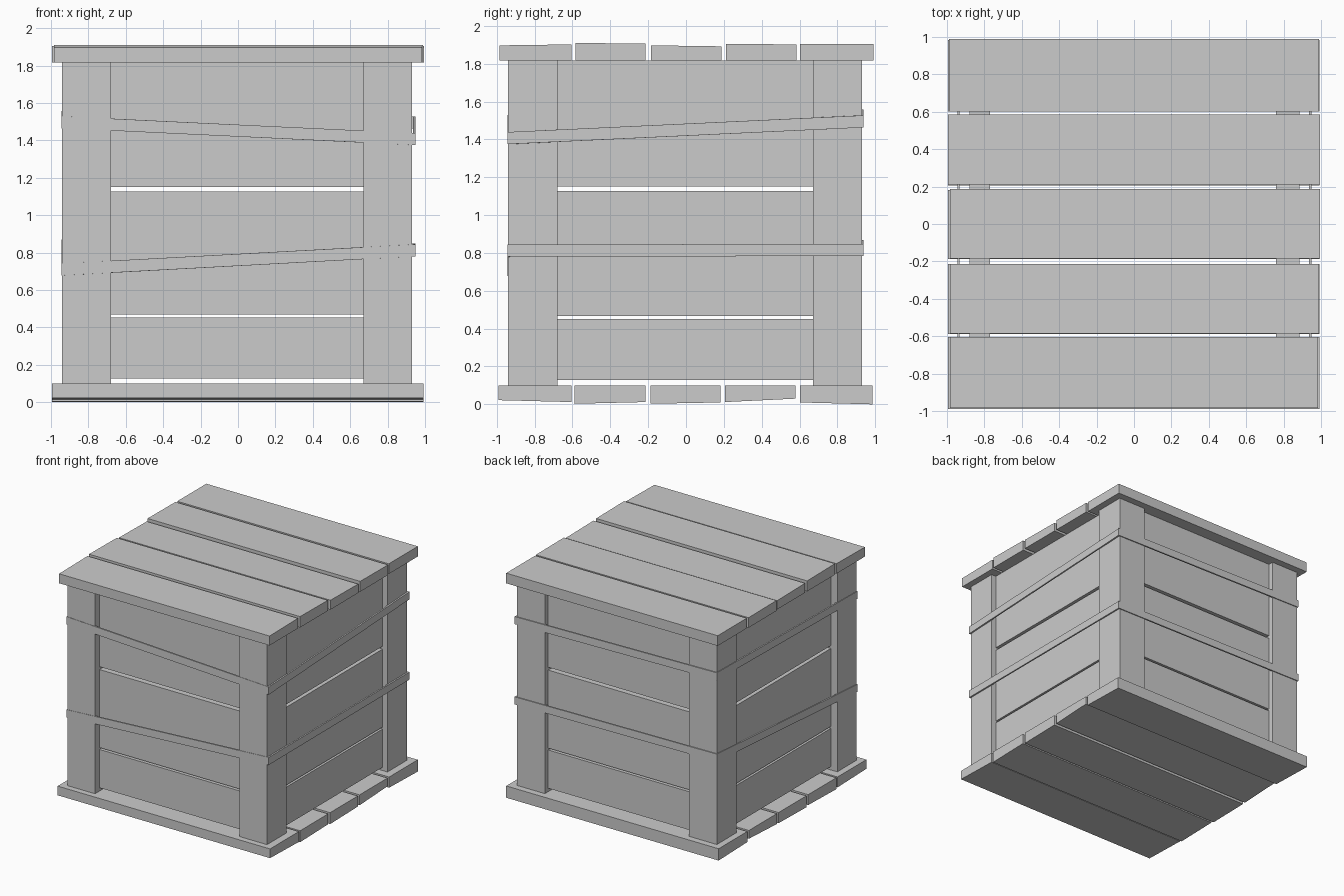
import bpy, bmesh

if "Cube" in bpy.data.objects:
    bpy.data.objects.remove(bpy.data.objects["Cube"])


def prism(name, x0, x1, profile):
    """Extrude a (y, z) outline along x."""
    bm = bmesh.new()
    face = bm.faces.new([bm.verts.new((x0, y, z)) for y, z in profile])
    ext = bmesh.ops.extrude_face_region(bm, geom=[face])["geom"]
    bmesh.ops.translate(bm, vec=(x1 - x0, 0, 0),
                        verts=[v for v in ext if isinstance(v, bmesh.types.BMVert)])
    return finish(name, bm)


def finish(name, bm):
    bmesh.ops.recalc_face_normals(bm, faces=bm.faces)
    mesh = bpy.data.meshes.new(name)
    bm.to_mesh(mesh)
    bm.free()
    ob = bpy.data.objects.new(name, mesh)
    bpy.context.collection.objects.link(ob)
    return ob


def box(name, x0, x1, y0, y1, z0, z1):
    return prism(name, x0, x1, [(y0, z0), (y1, z0), (y1, z1), (y0, z1)])


# Lid planks: x0, x1, y0, y1, and outer heights at the two long edges
lid = [(-.985, .985, -.985, -.605, 1.897, 1.902),
       (-.985, .99, -.585, -.213, 1.91, 1.906),
       (-.985, .995, -.185, .187, 1.897, 1.892),
       (-.995, .995, .212, .585, 1.905, 1.902),
       (-.99, .99, .602, .99, 1.903, 1.903)]
for x0, x1, y0, y1, a, b in lid:
    prism("lid_plank", x0, x1, [(y0, 1.817), (y1, 1.817), (y1, b), (y0, a)])

# Floor planks, with slightly uneven undersides
floor = [(-.99, -.605, .022, .012), (-.588, -.213, .003, .012), (-.187, .183, .003, .010),
         (.207, .58, .012, .03), (.602, .985, .01, 0)]
for y0, y1, a, b in floor:
    prism("floor_plank", -.995, .993, [(y0, a), (y1, b), (y1, .1), (y0, .1)])

# Corner posts
spans = [(-.94, -.68), (.67, .93)]
for x0, x1 in spans:
    for y0, y1 in spans:
        box("corner_post", x0, x1, y0, y1, .1, 1.817)

# Wall boards between the posts on all four sides
for z0, z1 in [(.128, .452), (.468, 1.128), (1.152, 1.817)]:
    for a, b in [(-.88, -.77), (.76, .885)]:
        box("wall_board", -.77, .76, a, b, z0, z1)
        box("side_wall_board", a, b, -.77, .76, z0, z1)

# Slanting straps wrapped around the posts
corners = [(-.945, -.943), (.948, -.943), (.948, .938), (-.945, .938)]


def strap(name, heights, half=.032, t=.013):
    bm = bmesh.new()
    loops = []
    for (x, y), z in zip(corners, heights):
        xi, yi = x - t * (1 if x > 0 else -1), y - t * (1 if y > 0 else -1)
        loops.append([bm.verts.new(p) for p in ((x, y, z - half), (x, y, z + half),
                                                (xi, yi, z + half), (xi, yi, z - half))])
    for i in range(4):
        p, q = loops[i], loops[(i + 1) % 4]
        for j in range(4):
            k = (j + 1) % 4
            bm.faces.new((p[j], q[j], q[k], p[k]))
    return finish(name, bm)


strap("upper_strap", (1.497, 1.407, 1.495, 1.525))
strap("lower_strap", (.71, .812, .816, .837))
